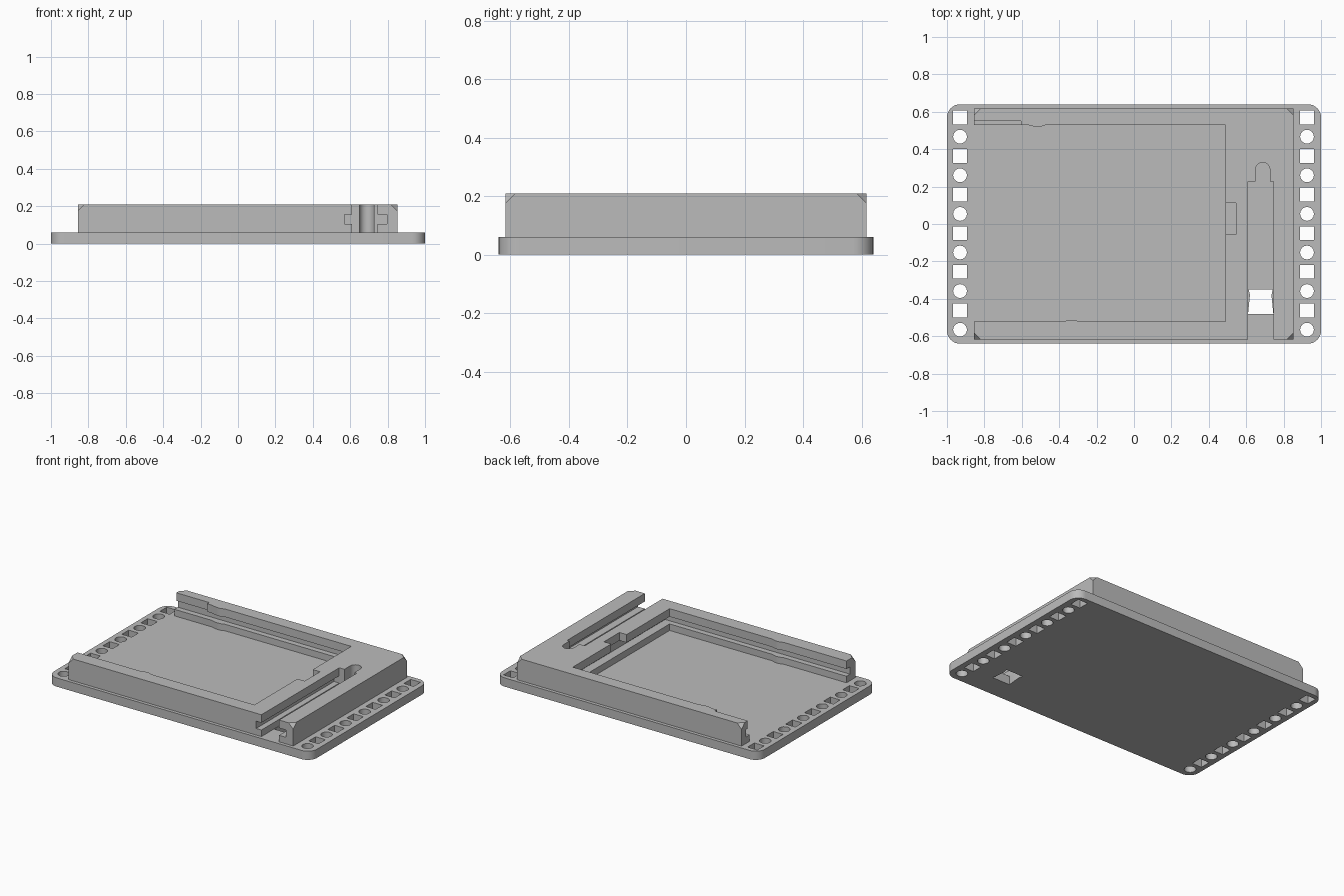
import bpy, bmesh, math

old = bpy.data.objects.get("Cube")
if old:
    bpy.data.objects.remove(old, do_unlink=True)

grey = bpy.data.materials.new("light grey plastic")
grey.use_nodes = True
grey.diffuse_color = (0.5, 0.5, 0.5, 1)
grey.node_tree.nodes["Principled BSDF"].inputs["Base Color"].default_value = (0.5, 0.5, 0.5, 1)


def prism(name, points, z0, z1, round_top=0):
    """Extrude a counter-clockwise outline between two heights."""
    bm = bmesh.new()
    face = bm.faces.new([bm.verts.new((x, y, z0)) for x, y in points])
    extruded = bmesh.ops.extrude_face_region(bm, geom=[face])["geom"]
    top = [v for v in extruded if isinstance(v, bmesh.types.BMVert)]
    for v in top:
        v.co.z = z1
    bmesh.ops.recalc_face_normals(bm, faces=bm.faces[:])
    if round_top:
        bmesh.ops.bevel(bm, geom=top, offset=round_top, segments=1, affect='VERTICES')
    mesh = bpy.data.meshes.new(name)
    bm.to_mesh(mesh)
    bm.free()
    ob = bpy.data.objects.new(name, mesh)
    bpy.context.collection.objects.link(ob)
    mesh.materials.append(grey)
    return ob


def rect(x0, x1, y0, y1):
    return [(x0, y0), (x1, y0), (x1, y1), (x0, y1)]


def arc(cx, cy, r, start, end, steps):
    return [(cx + r * math.cos(math.radians(start + (end - start) * i / steps)),
             cy + r * math.sin(math.radians(start + (end - start) * i / steps)))
            for i in range(steps + 1)]


def cut(target, points, z0, z1):
    """Subtract a prism from the target and throw the cutter away."""
    cutter = prism("cutter", points, z0, z1)
    cutter.hide_render = True
    mod = target.modifiers.new("cut", 'BOOLEAN')
    mod.operation, mod.solver, mod.object = 'DIFFERENCE', 'EXACT', cutter
    bpy.context.view_layer.objects.active = target
    bpy.ops.object.modifier_apply(modifier=mod.name)
    bpy.data.objects.remove(cutter, do_unlink=True)


BASE, TOP = 0.06, 0.21
LOW, HIGH = 0.105, 0.155

# Base plate with rounded corners
R, HX, HY = 0.07, 1.0, 0.64
outline = []
for i, (sx, sy) in enumerate([(1, 1), (-1, 1), (-1, -1), (1, -1)]):
    outline += arc(sx * (HX - R), sy * (HY - R), R, i * 90, i * 90 + 90, 8)
plate = prism("base_plate", outline, 0, BASE)

# Alternating square and round holes down both sides
for side in (-0.93, 0.925):
    for i in range(12):
        y = 0.57 - i * 0.1032
        if i % 2 == 0:
            hole = rect(side - 0.037, side + 0.037, y - 0.037, y + 0.037)
        else:
            hole = arc(side, y, 0.037, 0, 337.5, 15)
        cut(plate, hole, -0.1, 0.2)

# Pinched opening through the plate under the slot
pinched = [(0.61, -0.48), (0.745, -0.48), (0.735, -0.38), (0.742, -0.35),
           (0.613, -0.35), (0.62, -0.38)]
cut(plate, pinched, -0.1, 0.2)

# Raised frame with clipped top corners
frame = prism("raised_frame", rect(-0.855, 0.852, -0.617, 0.617), BASE, TOP, 0.035)

# Open pocket with small detents on both long walls
pocket = [(-1, -0.522), (-0.38, -0.522), (-0.345, -0.512), (-0.32, -0.512), (-0.29, -0.522),
          (0.49, -0.522), (0.49, 0.53), (-0.47, 0.53), (-0.5, 0.52), (-0.53, 0.52),
          (-0.57, 0.53), (-1, 0.53)]
cut(frame, pocket, 0, 0.3)

# Undercut groove around the pocket, finger notch and relieved lip
cut(frame, rect(-1.1, 0.55, -0.56, 0.568), LOW, HIGH)
cut(frame, rect(0.4, 0.545, -0.055, 0.112), LOW + 0.02, 0.3)
cut(frame, rect(-1.2, -0.605, 0.4, 0.552), LOW + 0.02, 0.31)

# Keyed slot open at the front, with a wide undercut and narrow rounded end
slot = [(0.61, -0.8), (0.745, -0.8), (0.745, 0.228), (0.727, 0.228)]
slot += arc(0.688, 0.29, 0.039, 0, 180, 10) + [(0.649, 0.228), (0.61, 0.228)]
cut(frame, slot, 0, 0.32)
cut(frame, rect(0.57, 0.797, -0.9, 0.228), LOW, HIGH)

# Crisp edges, smooth arcs
for ob in (plate, frame):
    bpy.ops.object.select_all(action='DESELECT')
    ob.select_set(True)
    bpy.context.view_layer.objects.active = ob
    bpy.ops.object.shade_smooth_by_angle(angle=math.radians(30))
